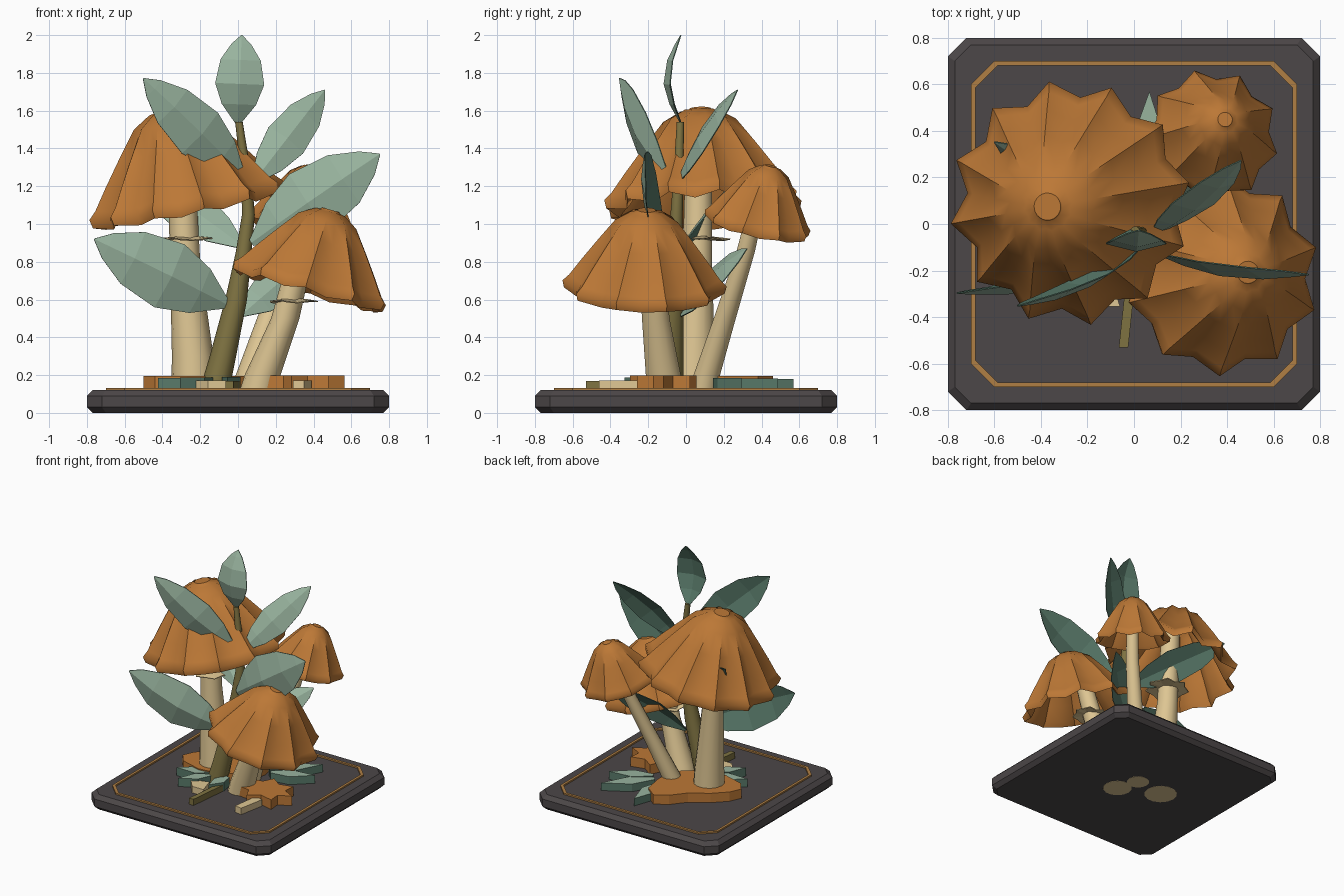
import bpy, bmesh, math
from mathutils import Vector

cube = bpy.data.objects.get("Cube")
if cube:
    bpy.data.objects.remove(cube, do_unlink=True)


def material(name, r, g, b):
    m = bpy.data.materials.new(name)
    m.use_nodes = True
    colour = [(c / 255 / 12.92 if c < 11 else ((c / 255 + 0.055) / 1.055) ** 2.4) for c in (r, g, b)] + [1]
    m.diffuse_color = colour
    m.node_tree.nodes["Principled BSDF"].inputs["Base Color"].default_value = colour
    return m


CHARCOAL = material("charcoal", 76, 71, 72)
GOLD = material("gold trim", 176, 127, 68)
ORANGE = material("burnt orange", 188, 120, 54)
CREAM = material("cream", 222, 198, 147)
OLIVE = material("olive", 126, 114, 65)
SAGE = material("sage green", 152, 179, 158)
TEAL = material("dark green", 89, 122, 106)


def finish(name, bm, mats, smooth=None):
    bmesh.ops.recalc_face_normals(bm, faces=bm.faces)
    mesh = bpy.data.meshes.new(name)
    bm.to_mesh(mesh)
    bm.free()
    obj = bpy.data.objects.new(name, mesh)
    bpy.context.collection.objects.link(obj)
    for m in mats:
        mesh.materials.append(m)
    if smooth:
        bpy.ops.object.select_all(action="DESELECT")
        obj.select_set(True)
        bpy.context.view_layer.objects.active = obj
        bpy.ops.object.shade_smooth_by_angle(angle=math.radians(smooth))
    return obj


def loft(name, rings, mats, smooth=None, closed=False):
    """Skin a list of point rings; cap both ends, or join last to first."""
    bm = bmesh.new()
    vs = [[bm.verts.new(p) for p in ring] for ring in rings]
    n = len(vs[0])
    pairs = list(zip(vs, vs[1:])) + ([(vs[-1], vs[0])] if closed else [])
    for a, b in pairs:
        for i in range(n):
            bm.faces.new((a[i], a[(i + 1) % n], b[(i + 1) % n], b[i]))
    if not closed:
        bm.faces.new(vs[0])
        bm.faces.new(vs[-1])
    return finish(name, bm, mats, smooth)


def octagon(h, c, z):
    k = h - c
    return [(h, -k, z), (h, k, z), (k, h, z), (-k, h, z),
            (-h, k, z), (-h, -k, z), (-k, -h, z), (k, -h, z)]


def circle(c, r, n):
    return [(c[0] + r * math.cos(math.tau * i / n), c[1] + r * math.sin(math.tau * i / n), c[2])
            for i in range(n)]


def tube(name, path, mat, n=14):
    return loft(name, [circle(p, p[3], n) for p in path], [mat], 40)


# Cap profile: radius, height, pleat depth; outside from crown to rim, then the thin shell's inside
CAP = [(.11, 1, 0), (.12, .985, 0), (.2, .97, .02), (.38, .86, .04), (.58, .6, .07), (.78, .33, .1),
       (.92, .13, .12), (1, .05, .14), (.98, -.04, .14), (.9, .03, .12), (.74, .27, .1), (.54, .54, .07),
       (.34, .79, .04), (.18, .9, .02), (.08, .92, 0)]


def cap(name, centre, axis, radius, height, points, phase):
    """Tilted pleated cap whose rim points flare up and whose folds hang lower."""
    turn = Vector((0, 0, 1)).rotation_difference(Vector(axis))
    rings = []
    for r, z, pleat in CAP:
        ring = []
        for i in range(points * 2):
            a = math.pi * i / points + phase
            rr = radius * (r - pleat * (i % 2))
            zz = height * (z - .35 * pleat * (i % 2))
            ring.append(Vector(centre) + turn @ Vector((rr * math.cos(a), rr * math.sin(a), zz)))
        rings.append(ring)
    return loft(name, rings, [ORANGE], 48)


def skirt(name, centre, r, n=7):
    """Thin pointed frill around a stem."""
    rings = []
    for s, dz in ((.3, .016), (1, .002), (.98, -.004), (.3, -.004)):
        pts = circle((0, 0, 0), r * s, n * 2)
        rings.append([(centre[0] + x * (1 - .2 * (i % 2)), centre[1] + y * (1 - .2 * (i % 2)),
                       centre[2] + dz + .007 * s * math.sin(i * 1.6)) for i, (x, y, z) in enumerate(pts)])
    return loft(name, rings, [CREAM])


def leaf(name, base, tip, half, facing, bow=.04):
    """Two-sided folded blade: pale in front, dark behind."""
    base, tip = Vector(base), Vector(tip)
    axis = (tip - base).normalized()
    n = Vector(facing)
    n = (n - axis * n.dot(axis)).normalized()
    side = axis.cross(n)
    bm = bmesh.new()
    sheets = []
    for layer in (0, 1):
        rows = []
        for t, w in ((0, .1), (.22, .7), (.45, 1), (.72, .82), (.9, .4), (1, .02)):
            mid = base.lerp(tip, t) + n * (bow * math.sin(math.pi * t) - .005 * layer)
            rows.append([bm.verts.new(mid + side * (u * w * half) + n * (abs(u) * w * half * -.25))
                         for u in (-1, -.45, 0, .45, 1)])
        sheets.append(rows)
        for a, b in zip(rows, rows[1:]):
            for i in range(4):
                f = bm.faces.new((a[i], a[i + 1], b[i + 1], b[i]))
                f.material_index = layer
    front, back = sheets
    for i in (0, 4):
        for k in range(5):
            f = bm.faces.new((front[k][i], front[k + 1][i], back[k + 1][i], back[k][i]))
            f.material_index = 1
    for k in (0, 5):
        for i in range(4):
            bm.faces.new((front[k][i], front[k][i + 1], back[k][i + 1], back[k][i]))
    return finish(name, bm, [SAGE, TEAL])


def plate(name, outline, top, mats):
    """Flat ground piece; the last material colours its sides."""
    obj = loft(name, [[(x, y, z) for x, y in outline] for z in (.115, top)], mats)
    for p in obj.data.polygons:
        p.material_index = 0 if p.normal.z > .5 else len(mats) - 1
    return obj


def blade(x, y, angle, length, width):
    """Leaf-shaped outline for a ground piece."""
    c, s = math.cos(math.radians(angle)), math.sin(math.radians(angle))
    pts = [(0, -.15), (.45, -.5), (1, 0), (.45, .5), (0, .15)]
    return [(x + u * length * c - v * width * s, y + u * length * s + v * width * c) for u, v in pts]


# Plinth with bevelled edges and an inlaid border
loft("plinth", [octagon(.77, .07, 0), octagon(.8, .08, .03),
                octagon(.8, .08, .09), octagon(.77, .07, .12)], [CHARCOAL])
loft("border_trim", [octagon(.7, .1, .118), octagon(.7, .1, .132),
                     octagon(.68, .093, .132), octagon(.68, .093, .118)], [GOLD], closed=True)

# Ground pieces
mound = [(-.03, .46), (-.13, .4), (-.22, .29), (-.36, .2), (-.46, .1), (-.5, .01), (-.44, -.07),
         (-.27, -.12), (-.08, -.1), (.06, .02), (.1, .2), (.07, .38)]
plate("ground_mound", mound, .195, [ORANGE])
star = [(.335 + r * 1.15 * math.cos(a), -.12 + r * .9 * math.sin(a)) for r, a in
        ((.2 if i % 2 == 0 else .13, math.tau * i / 14) for i in range(14))]
plate("ground_star", star, .197, [ORANGE])
for i, spec in enumerate([(.06, .22, 89, .35, .13), (.14, .2, 46, .4, .13), (.18, .16, 24, .33, .12),
                          (-.16, -.08, 200, .28, .12), (-.14, -.14, 228, .25, .1), (-.02, -.1, 260, .2, .1)]):
    plate(f"ground_leaf_{i + 1}", blade(*spec), .18 + .002 * i, [SAGE, TEAL])
plate("ground_stick", [(-.065, -.53), (-.025, -.53), (.01, -.2), (-.03, -.2)], .17, [OLIVE])
plate("ground_chip_left", [(-.24, -.26), (-.16, -.355), (-.06, -.355), (-.1, -.22)], .172, [CREAM])
plate("ground_chip_right", [(.29, -.45), (.35, -.46), (.39, -.25), (.32, -.23)], .172, [CREAM])

# Stems
tube("large_stem", [(-.23, .04, -.001, .125), (-.24, .045, .3, .11), (-.28, .06, .8, .08), (-.31, .07, 1.54, .07)], CREAM)
tube("front_stem", [(.08, -.1, -.001, .11), (.13, -.12, .2, .095), (.25, -.16, .5, .075), (.38, -.2, 1.02, .06)], CREAM)
tube("back_stem", [(.02, .07, -.001, .085), (.06, .11, .2, .072), (.16, .205, .5, .06), (.28, .315, .85, .05),
                   (.36, .41, 1.25, .042)], CREAM)
skirt("large_skirt", (-.27, .07, .92), .17)
skirt("front_skirt", (.29, -.175, .59), .135)

# Mushroom caps
cap("large_cap", (-.27, .09, 1.1), (-.2, -.03, 1), .53, .52, 12, .17)
cap("front_cap", (.375, -.22, .665), (.28, .03, 1), .435, .425, 10, .28)
cap("back_cap", (.335, .38, .995), (.18, .22, 1), .29, .325, 9, .43)

# Leafy stalk
tube("stalk", [(-.13, -.09, .1, .08), (-.08, -.08, .3, .07), (-.01, -.07, .6, .058), (.03, -.06, .85, .042),
               (.055, -.05, 1.05, .034), (.045, -.04, 1.25, .028), (.005, -.03, 1.54, .02)], OLIVE, 10)
leaf("top_leaf", (0, -.03, 1.53), (.02, -.03, 2), .13, (0, -1, 0), .09)
leaf("upper_right_leaf", (.03, -.1, 1.25), (-.5, -.355, 1.77), .145, (.1, -1, .1), .06)
leaf("upper_left_leaf", (.08, -.05, 1.22), (.46, .27, 1.71), .115, (.3, -1, .4), .04)
leaf("middle_left_leaf", (.07, -.12, .9), (.75, -.22, 1.37), .185, (0, -1, .1), .06)
leaf("lower_right_leaf", (-.05, -.1, .57), (-.76, -.3, .92), .185, (0, -1, .05), .08)
leaf("middle_back_leaf", (.03, -.03, .88), (-.6, .35, 1.32), .13, (.2, -1, .3), .02)
leaf("lower_back_leaf", (.02, -.03, .52), (.45, .32, .87), .12, (.2, -1, .4), .04)
